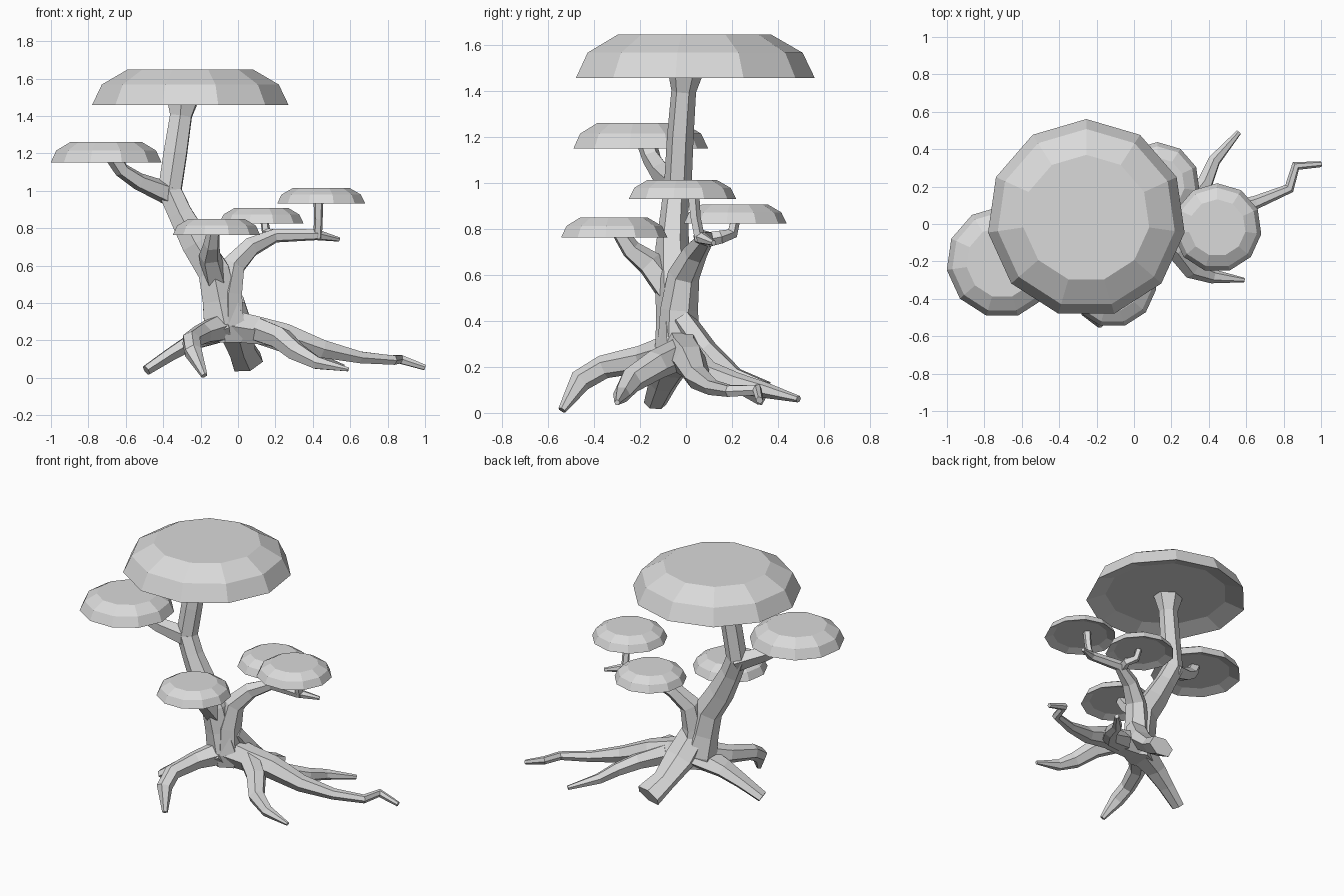
import bpy, bmesh, math
from mathutils import Vector

cube = bpy.data.objects.get("Cube")
if cube:
    bpy.data.objects.remove(cube)

grey = bpy.data.materials.new("pale_grey")
grey.use_nodes = True
grey.diffuse_color = (0.7, 0.7, 0.7, 1)
grey.node_tree.nodes["Principled BSDF"].inputs["Base Color"].default_value = (0.7, 0.7, 0.7, 1)


def finish(name, bm):
    bmesh.ops.recalc_face_normals(bm, faces=bm.faces)
    mesh = bpy.data.meshes.new(name)
    bm.to_mesh(mesh)
    bm.free()
    mesh.materials.append(grey)
    obj = bpy.data.objects.new(name, mesh)
    bpy.context.collection.objects.link(obj)
    return obj


def loft(name, rings):
    """Skin a list of equal-sized point rings and cap both ends."""
    bm = bmesh.new()
    loops = [[bm.verts.new(p) for p in ring] for ring in rings]
    n = len(loops[0])
    for a, b in zip(loops, loops[1:]):
        for i in range(n):
            j = (i + 1) % n
            bm.faces.new((a[i], a[j], b[j], b[i]))
    bm.faces.new(loops[0])
    bm.faces.new(loops[-1])
    return finish(name, bm)


def limb(name, path, sides=6, width=1):
    """Tapered faceted tube; path items are (x, y, z, radius)."""
    pts = [Vector(p[:3]) for p in path]
    side, rings = None, []
    for i, p in enumerate(pts):
        tangent = Vector()
        if i > 0:
            tangent += (p - pts[i - 1]).normalized()
        if i < len(pts) - 1:
            tangent += (pts[i + 1] - p).normalized()
        tangent.normalize()
        if side is None:
            side = Vector((0, 1, 0)) if abs(tangent.y) < 0.8 else Vector((1, 0, 0))
        side = (side - tangent * side.dot(tangent)).normalized()
        other = tangent.cross(side) * width
        ring = []
        for k in range(sides):
            a = math.tau * k / sides
            ring.append(p + path[i][3] * (side * math.cos(a) + other * math.sin(a)))
        rings.append(ring)
    return loft(name, rings)


def canopy(name, x, y, z, radius, height, sides=11):
    """Faceted dome with a shallow recess underneath."""
    profile = [(0.76, 0.23), (1, 0), (0.9, 0.58), (0.64, 1)]
    rings = []
    for r, h in profile:
        rings.append([(x + radius * r * math.sin(math.tau * k / sides),
                       y + radius * r * math.cos(math.tau * k / sides),
                       z + height * h) for k in range(sides)])
    return loft(name, rings)


# Trunk
limb("trunk", [(-.07, -.03, .19, .085), (-.07, -.03, .28, .105), (-.1, -.045, .42, .085),
               (-.13, -.055, .57, .08), (-.225, -.06, .72, .073), (-.31, -.05, .88, .06),
               (-.365, -.035, 1.0, .06), (-.335, -.025, 1.2, .058), (-.305, -.01, 1.4, .054),
               (-.295, 0, 1.51, .085)], width=1.22)

# Branches
limb("left_fork", [(-.05, -.03, .28, .095), (-.05, -.03, .45, .082), (-.025, -.01, .6, .07),
                   (.07, .04, .7, .055), (.2, .085, .76, .038), (.42, .06, .765, .03),
                   (.54, .12, .74, .012)])
limb("left_twig", [(.425, .06, .75, .025), (.43, .04, .85, .024), (.43, .03, .955, .028)], 5)
limb("back_branch", [(.17, .07, .75, .035), (.19, .15, .765, .03), (.15, .2, .78, .026),
                     (.14, .215, .845, .022)], 5)
limb("right_branch", [(-.36, -.03, .98, .065), (-.53, -.11, 1.05, .048),
                      (-.62, -.15, 1.11, .042), (-.66, -.17, 1.175, .045)], 5)
limb("front_branch", [(-.12, -.06, .52, .07), (-.15, -.16, .65, .06),
                      (-.14, -.24, .71, .045), (-.13, -.29, .785, .035)], 5)

# Roots
limb("long_root", [(-.06, -.02, .28, .1), (.1, -.01, .255, .085), (.25, .02, .225, .075),
                   (.45, .05, .155, .055), (.65, .115, .11, .036), (.83, .19, .095, .028),
                   (.865, .31, .1, .026), (1.0, .32, .055, .016)])
limb("left_front_root", [(.1, -.02, .26, .07), (.23, -.13, .21, .065), (.31, -.24, .14, .055),
                         (.42, -.28, .08, .038), (.59, -.3, .045, .012)])
limb("left_back_root", [(.12, .02, .24, .07), (.29, .1, .17, .055), (.38, .22, .13, .045),
                        (.43, .34, .1, .035), (.56, .49, .06, .015)])
limb("back_root", [(-.05, -.02, .4, .06), (-.01, .08, .26, .065), (.02, .21, .15, .05),
                   (.05, .34, .085, .058)], width=1.6)
limb("right_root", [(-.07, -.03, .26, .12), (-.24, -.07, .195, .085), (-.36, -.1, .125, .065),
                    (-.49, -.135, .04, .05)], width=.6)
limb("front_root", [(-.08, -.04, .27, .085), (-.19, -.19, .235, .06), (-.25, -.36, .2, .052),
                    (-.24, -.46, .14, .05), (-.18, -.54, .012, .018)])

# Canopies
canopy("top_canopy", -.255, .03, 1.458, .531, .19)
canopy("right_canopy", -.705, -.203, 1.152, .299, .11)
canopy("front_canopy", -.115, -.317, .764, .236, .086)
canopy("back_canopy", .125, .21, .825, .228, .083)
canopy("left_canopy", .445, -.02, .932, .238, .083)
